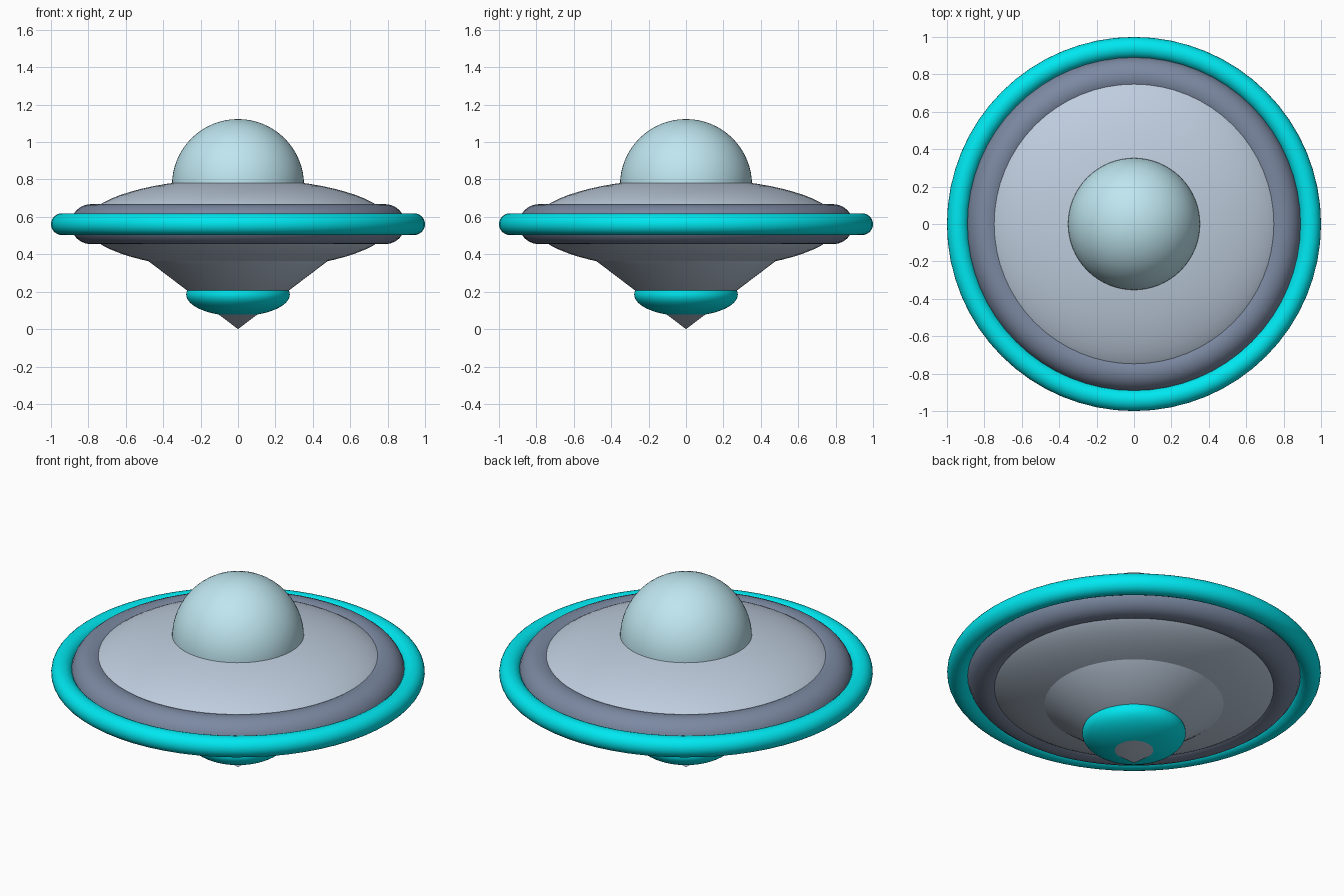
import bpy

if "Cube" in bpy.data.objects:
    bpy.data.objects.remove(bpy.data.objects["Cube"])


def material(name, rgb):
    m = bpy.data.materials.new(name)
    m.diffuse_color = (*rgb, 1)
    m.use_nodes = True
    m.node_tree.nodes["Principled BSDF"].inputs["Base Color"].default_value = m.diffuse_color
    return m


hull_mat = material("pale_hull", (0.52, 0.61, 0.73))
band_mat = material("slate_band", (0.20, 0.25, 0.36))
trim_mat = material("cyan_trim", (0.0, 0.80, 0.87))
glass_mat = material("dome_glass", (0.52, 0.79, 0.87))


def finish(name, mat):
    ob = bpy.context.object
    ob.name = name
    ob.data.materials.append(mat)
    bpy.ops.object.transform_apply(location=False, rotation=True, scale=True)
    bpy.ops.object.shade_smooth_by_angle()
    return ob


def ellipsoid(name, z, radius, half_height, mat):
    bpy.ops.mesh.primitive_uv_sphere_add(segments=64, ring_count=32, radius=1, location=(0, 0, z))
    bpy.context.object.scale = (radius, radius, half_height)
    return finish(name, mat)


def ring(name, z, major, minor, mat):
    bpy.ops.mesh.primitive_torus_add(major_segments=64, minor_segments=24, major_radius=major,
                                     minor_radius=minor, location=(0, 0, z))
    return finish(name, mat)


MID = 0.561

# Saucer body and cockpit dome
ellipsoid("saucer_body", MID, 0.818, 0.244, hull_mat)
ellipsoid("cockpit_dome", 0.77, 0.353, 0.353, glass_mat)

# Rim: dark inner band and bright outer ring
ring("inner_band", MID, 0.787, 0.107, band_mat)
ring("outer_ring", MID, 0.942, 0.058, trim_mat)

# Cone below, pointing down to the ground, with a flattened collar around it
bpy.ops.mesh.primitive_cone_add(vertices=64, radius1=0, radius2=0.485, depth=0.368,
                                location=(0, 0, 0.184))
finish("lower_cone", hull_mat)
ellipsoid("thruster_collar", 0.185, 0.277, 0.115, trim_mat)
